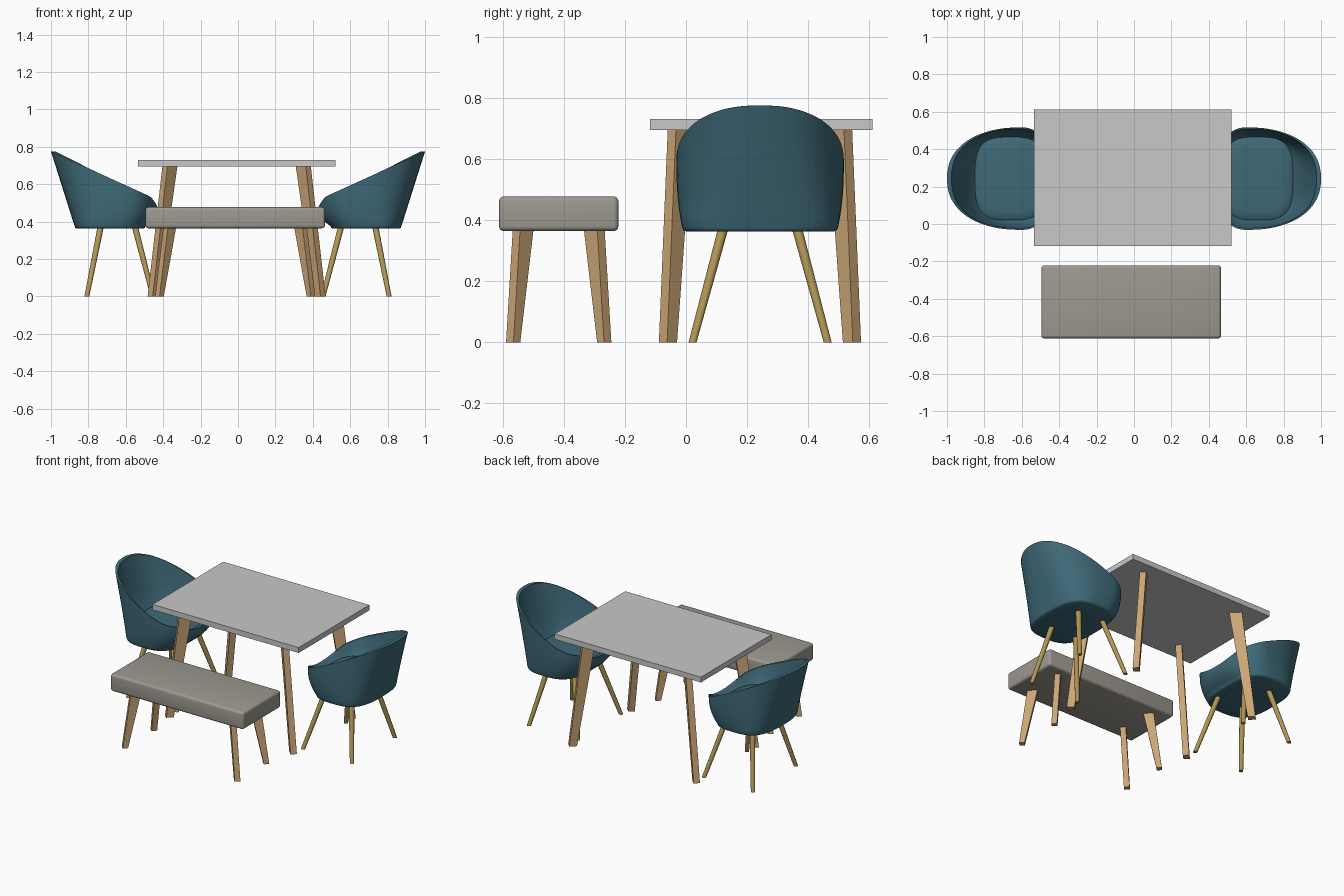
import bpy, bmesh, math
from mathutils import Vector

if "Cube" in bpy.data.objects:
    bpy.data.objects.remove(bpy.data.objects["Cube"])


def material(name, rgb):
    m = bpy.data.materials.new(name)
    m.diffuse_color = (*rgb, 1)
    m.use_nodes = True
    m.node_tree.nodes["Principled BSDF"].inputs["Base Color"].default_value = m.diffuse_color
    return m


TEAL = material("teal fabric", (0.048, 0.140, 0.185))
GREY = material("light grey top", (0.58, 0.58, 0.58))
TAUPE = material("taupe fabric", (0.34, 0.32, 0.28))
WOOD = material("oak wood", (0.60, 0.38, 0.18))
BRASS = material("brass", (0.44, 0.31, 0.09))


def finish(bm, name, mat, smooth=None):
    bmesh.ops.recalc_face_normals(bm, faces=bm.faces)
    me = bpy.data.meshes.new(name)
    bm.to_mesh(me)
    bm.free()
    me.materials.append(mat)
    ob = bpy.data.objects.new(name, me)
    bpy.context.collection.objects.link(ob)
    if smooth:
        bpy.ops.object.select_all(action='DESELECT')
        ob.select_set(True)
        bpy.context.view_layer.objects.active = ob
        bpy.ops.object.shade_smooth_by_angle(angle=math.radians(smooth))
    return ob


def loft(bm, rings):
    # joins closed rings of points and caps both ends
    vs = [[bm.verts.new(p) for p in r] for r in rings]
    n = len(vs[0])
    for a, b in zip(vs, vs[1:]):
        for i in range(n):
            j = (i + 1) % n
            bm.faces.new((a[i], a[j], b[j], b[i]))
    bm.faces.new(vs[0])
    bm.faces.new(vs[-1])


def box(name, lo, hi, mat, bevel=0):
    bm = bmesh.new()
    bmesh.ops.create_cube(bm, size=1)
    for v in bm.verts:
        v.co = [(l + h) / 2 + c * (h - l) for l, h, c in zip(lo, hi, v.co)]
    if bevel:
        bmesh.ops.bevel(bm, geom=bm.edges[:], offset=bevel, segments=4,
                        profile=0.5, affect='EDGES')
    return finish(bm, name, mat, 40 if bevel else None)


def plank_legs(name, centre, bottom, top, z_top, thick, len_bottom, len_top):
    # four splayed, tapered planks turned to face the centre diagonally
    for sx in (-1, 1):
        for sy in (-1, 1):
            along = Vector((sx, sy, 0)).normalized()
            across = Vector((-sy, sx, 0)).normalized()
            rings = []
            for off, z, length in ((bottom, 0, len_bottom), (top, z_top, len_top)):
                c = Vector((centre[0] + sx * off[0], centre[1] + sy * off[1], z))
                rings.append([c + along * a * length / 2 + across * b * thick / 2
                              for a, b in ((-1, -1), (1, -1), (1, 1), (-1, 1))])
            bm = bmesh.new()
            loft(bm, rings)
            finish(bm, name, WOOD)


# table
box("table_top", (-0.535, -0.117, 0.695), (0.52, 0.611, 0.73), GREY)
plank_legs("table_leg", (-0.0075, 0.242), (0.446, 0.301), (0.3565, 0.2615),
           0.696, 0.038, 0.046, 0.076)

# bench
box("bench_cushion", (-0.495, -0.612, 0.364), (0.465, -0.221, 0.477), TAUPE, 0.016)
plank_legs("bench_leg", (-0.015, -0.4165), (0.405, 0.149), (0.35, 0.1165),
           0.367, 0.034, 0.032, 0.062)

# chairs
CY = 0.2425
N = 72


def outline(cx, back, front, half, n):
    # egg-shaped superellipse in plan
    pts = []
    for i in range(N):
        a = 2 * math.pi * i / N
        c, s = math.cos(a), math.sin(a)
        x = math.copysign(abs(c) ** (2 / n), c)
        y = math.copysign(abs(s) ** (2 / n), s)
        pts.append((cx + x * (front if x > 0 else back), y * half))
    return pts


def rim_z(x):
    s = min(1, max(0, (x + 0.48) / 0.05))
    return 0.53 + (-0.46 - x) * 0.4537 - 0.038 * s * s


def chair(side):
    base = outline(-0.68, 0.194, 0.185, 0.255, 3.0)
    rim = outline(-0.60, 0.40, 0.17, 0.274, 2.25)
    seat = outline(-0.66, 0.19, 0.185, 0.222, 3.3)
    rings = [[(-0.68 + (x + 0.68) * k, y * k, z) for x, y in base]
             for k, z in ((0.5, 0.362), (0.95, 0.363), (0.985, 0.367))]
    # outer wall, straight at the back and bulging at the sides and front
    steps = 12
    for k in range(steps + 1):
        t = k / steps
        e = 1 - (1 - t) ** 2.5
        ring = []
        for (bx, by), (rx, ry) in zip(base, rim):
            tx = e if rx > -0.6 else t
            ty = e if rx > -0.6 else t + (e - t) * max(0, 1 - (-0.6 - rx) / 0.4)
            ring.append((bx + (rx - bx) * tx, by + (ry - by) * ty,
                         0.376 + (rim_z(rx) - 0.376) * t))
        rings.append(ring)
    # thin rim and inner wall down to the seat
    for w, d in ((0.16, 0.0), (0.34, 0.3), (0.6, 0.65), (0.85, 0.92), (1.0, 1.0)):
        rings.append([(rx + (sx - rx) * w, ry + (sy - ry) * w,
                       rim_z(rx) + (0.462 - rim_z(rx)) * d)
                      for (rx, ry), (sx, sy) in zip(rim, seat)])
    # slightly domed seat pad
    for k, z in ((0.95, 0.470), (0.8, 0.475), (0.4, 0.478)):
        rings.append([(-0.66 + (x + 0.66) * k, y * k, z) for x, y in seat])
    bm = bmesh.new()
    loft(bm, [[(-side * x, CY + y, z) for x, y, z in r] for r in rings])
    finish(bm, "chair_shell", TEAL, 45)

    # round splayed legs
    for x0, x1 in ((0.455, 0.55), (0.808, 0.735)):
        for sy in (-1, 1):
            p0 = Vector((side * x0, CY + sy * 0.221, 0))
            p1 = Vector((side * x1, CY + sy * 0.122, 0.368))
            bm = bmesh.new()
            loft(bm, [[p + Vector((math.cos(a), math.sin(a), 0)) * r
                       for a in (2 * math.pi * i / 16 for i in range(16))]
                      for p, r in ((p0, 0.013), (p1, 0.017))])
            finish(bm, "chair_leg", BRASS, 40)


for side in (-1, 1):
    chair(side)
